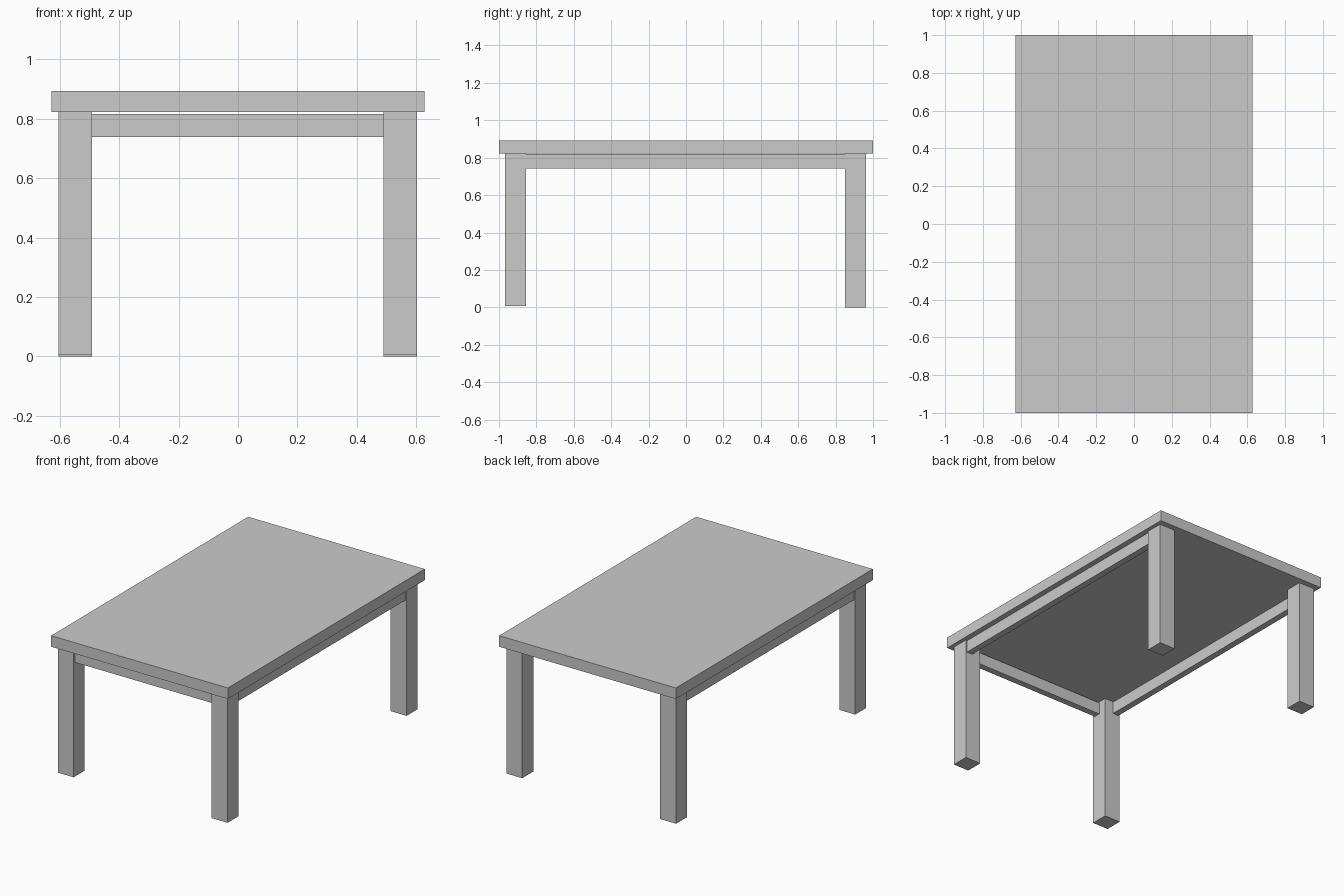
import bpy
import bmesh
from mathutils import Vector

if "Cube" in bpy.data.objects:
    bpy.data.objects.remove(bpy.data.objects["Cube"])


def box(name, lo, hi):
    """Flat-faced box between two opposite corners."""
    lo, hi = Vector(lo), Vector(hi)
    bm = bmesh.new()
    bmesh.ops.create_cube(bm, size=1)
    bmesh.ops.scale(bm, vec=hi - lo, verts=bm.verts)
    mesh = bpy.data.meshes.new(name)
    bm.to_mesh(mesh)
    bm.free()
    obj = bpy.data.objects.new(name, mesh)
    obj.location = (lo + hi) / 2
    bpy.context.collection.objects.link(obj)
    return obj


# Table top
box("table_top", (-0.628, -1, 0.822), (0.628, 1, 0.893))

# Legs: the front pair is very slightly shorter
for end, y0, y1, z0 in (("front", -0.967, -0.855, 0.007), ("back", 0.851, 0.963, 0)):
    box(end + "_left_leg", (-0.604, y0, z0), (-0.491, y1, 0.822))
    box(end + "_right_leg", (0.490, y0, z0), (0.603, y1, 0.822))

# Side rails, set just inside the outer leg faces
for side, x0, x1 in (("left", -0.595, -0.553), ("right", 0.553, 0.595)):
    box(side + "_rail", (x0, -0.855, 0.741), (x1, 0.851, 0.819))

# Front rail (the back is open)
box("front_rail", (-0.491, -0.952, 0.739), (0.490, -0.910, 0.816))
